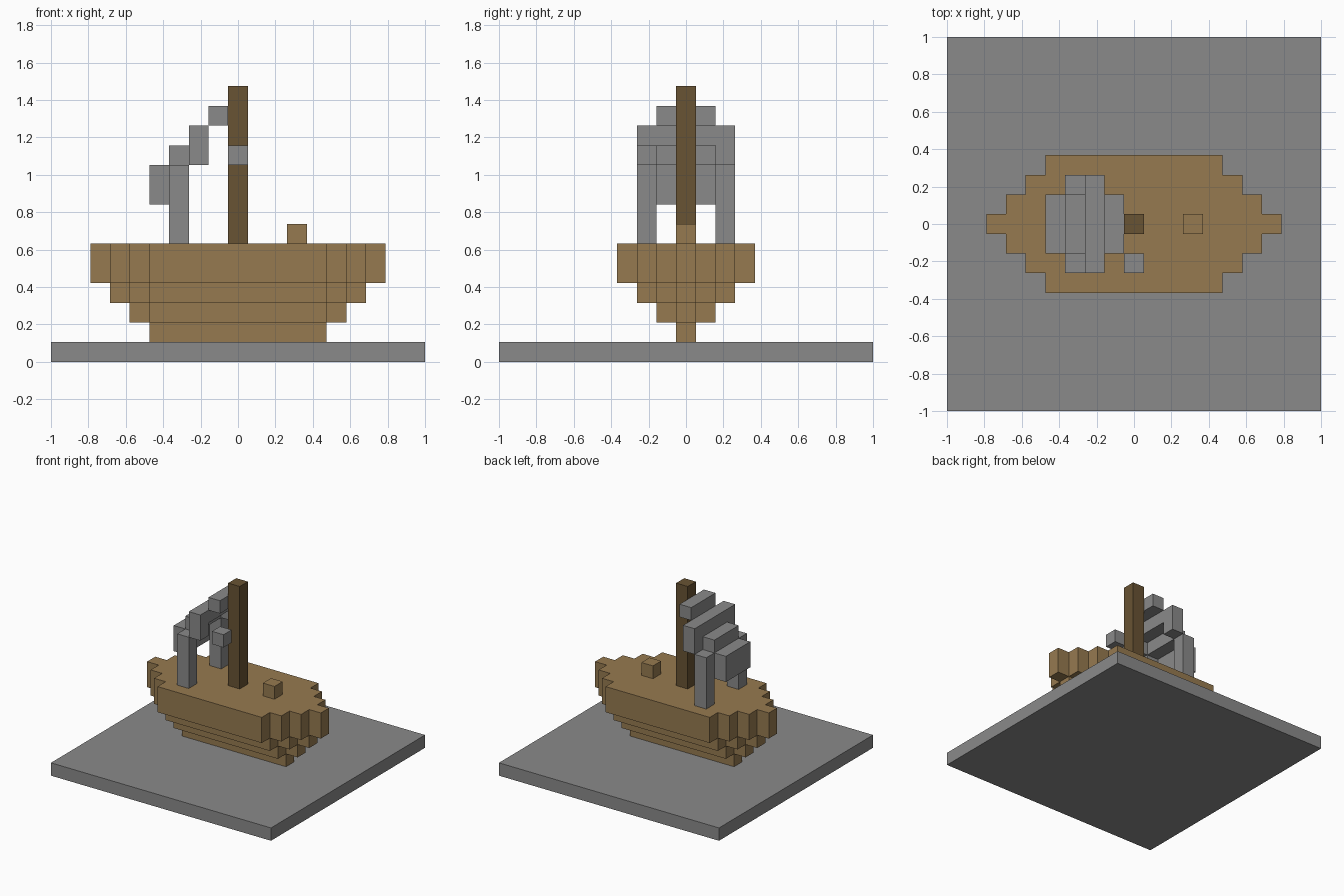
import bpy
import bmesh
from mathutils import Vector

U = 2 / 19  # edge of one block

if "Cube" in bpy.data.objects:
    bpy.data.objects.remove(bpy.data.objects["Cube"], do_unlink=True)


def make_material(name, srgb):
    color = [((c / 255 + 0.055) / 1.055) ** 2.4 for c in srgb] + [1]
    mat = bpy.data.materials.new(name)
    mat.use_nodes = True
    mat.diffuse_color = color
    mat.node_tree.nodes["Principled BSDF"].inputs["Base Color"].default_value = color
    return mat


stone = make_material("stone grey", (138, 138, 138))
planks = make_material("plank brown", (150, 122, 80))
timber = make_material("dark timber", (104, 83, 51))


def prism(name, outline, z0, z1, mat):
    """Extrude a flat outline, given in blocks, from z0 to z1."""
    bm = bmesh.new()
    face = bm.faces.new([bm.verts.new((x * U, y * U, z0 * U)) for x, y in outline])
    grown = bmesh.ops.extrude_face_region(bm, geom=[face])["geom"]
    top = [v for v in grown if isinstance(v, bmesh.types.BMVert)]
    bmesh.ops.translate(bm, verts=top, vec=Vector((0, 0, (z1 - z0) * U)))
    bmesh.ops.recalc_face_normals(bm, faces=bm.faces)
    mesh = bpy.data.meshes.new(name)
    bm.to_mesh(mesh)
    bm.free()
    mesh.materials.append(mat)
    obj = bpy.data.objects.new(name, mesh)
    bpy.context.collection.objects.link(obj)
    return obj


def box(name, x, y, z, mat):
    """Box from (low, high) ranges in blocks."""
    corners = [(x[0], y[0]), (x[1], y[0]), (x[1], y[1]), (x[0], y[1])]
    return prism(name, corners, z[0], z[1], mat)


def hull_outline(level):
    """Stepped boat outline that widens with each level."""
    quarter = []
    for row in range(level):
        x = level + 3.5 - row
        quarter += [(x, max(row - 0.5, 0)), (x, row + 0.5)]
    if quarter[0][1] == 0:
        quarter = quarter[1:]
    right = [(x, -y) for x, y in reversed(quarter)] + quarter
    return right + [(-x, -y) for x, y in right]


# Ground slab
box("base_slab", (-9.5, 9.5), (-9.5, 9.5), (0, 1), stone)

# Hull layers, the top one two blocks high
for level in range(1, 5):
    top = level + (2 if level == 4 else 1)
    prism(f"hull_layer_{level}", hull_outline(level), level, top, planks)

# Deck fittings
box("mast", (-0.5, 0.5), (-0.5, 0.5), (6, 14), timber)
box("deck_block", (2.5, 3.5), (-0.5, 0.5), (6, 7), planks)

# Billowing sail: centre bars
box("sail_belly", (-4.5, -3.5), (-1.5, 1.5), (8, 10), stone)
box("sail_middle", (-3.5, -2.5), (-1.5, 1.5), (10, 11), stone)
box("sail_upper", (-2.5, -1.5), (-2.5, 2.5), (11, 12), stone)
box("sail_top", (-1.5, -0.5), (-1.5, 1.5), (12, 13), stone)

# Sail edges on both sides
for side, y in (("right", (-2.5, -1.5)), ("left", (1.5, 2.5))):
    box(f"sail_post_{side}", (-3.5, -2.5), y, (6, 10), stone)
    box(f"sail_corner_{side}", (-2.5, -1.5), y, (10, 11), stone)

# Loose sail block beside the mast
box("sail_loose_block", (-0.5, 0.5), (-2.5, -1.5), (10, 11), stone)
